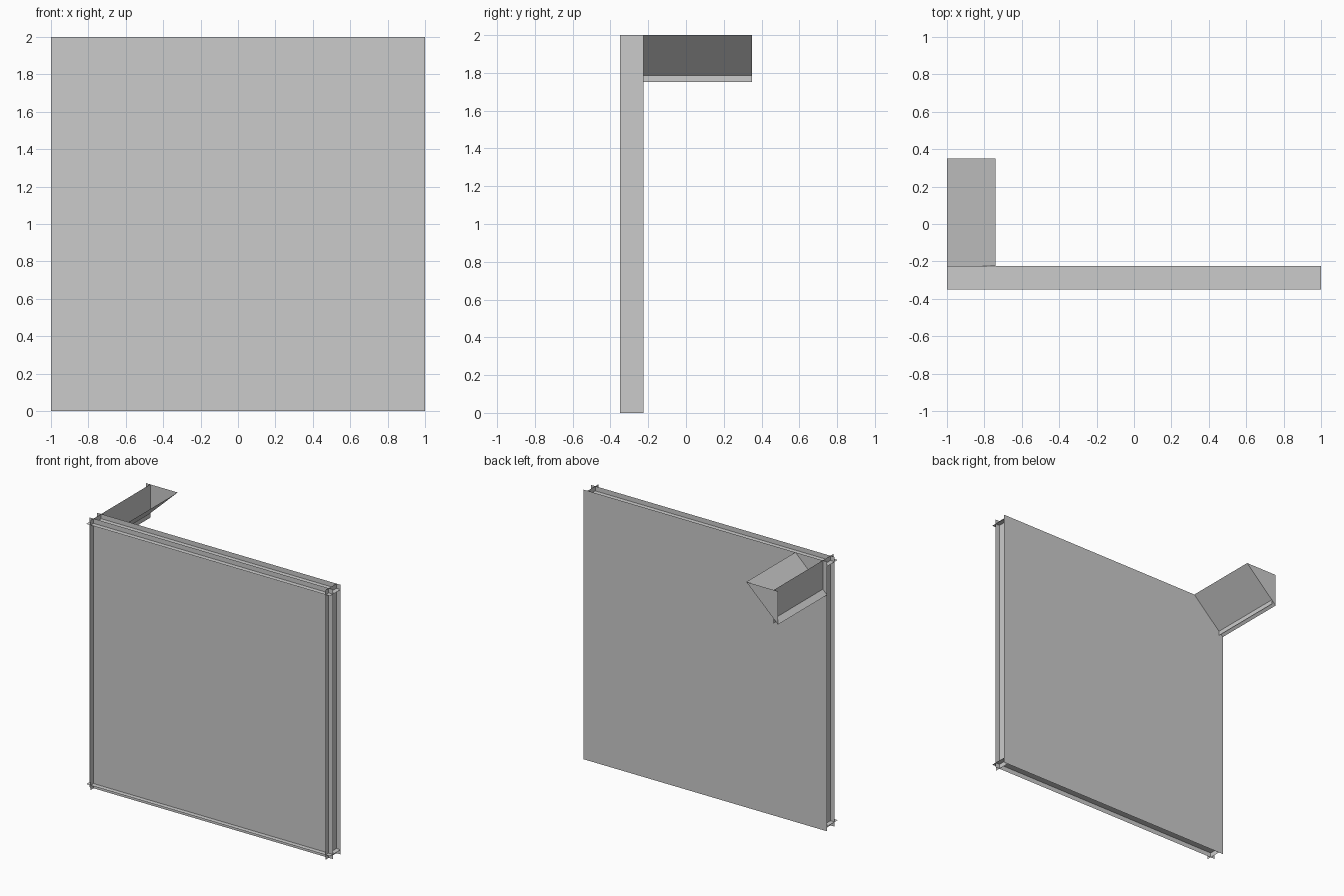
import bpy
import bmesh

if "Cube" in bpy.data.objects:
    bpy.data.objects.remove(bpy.data.objects["Cube"])

D = 0.035                    # how far each sheet overshoots its neighbour
FRONT, BACK, END = -0.35, -0.225, 0.35
SLANT_X, SLANT_Z = -0.74, 1.753


def sheets(name, polygons):
    """One object made of separate flat, single-sided polygons."""
    bm = bmesh.new()
    for poly in polygons:
        bm.faces.new([bm.verts.new(p) for p in poly])
    mesh = bpy.data.meshes.new(name)
    bm.to_mesh(mesh)
    bm.free()
    obj = bpy.data.objects.new(name, mesh)
    bpy.context.collection.objects.link(obj)
    return obj


def upright(y):
    """Full-size sheet facing front."""
    return [(-1, y, 0), (1, y, 0), (1, y, 2), (-1, y, 2)]


# Large faces: the front is recessed by D, the back is flush
sheets("panel_front", [upright(FRONT + D)])
sheets("panel_back", [upright(BACK)[::-1]])

# Side sheets, crossing the front sheet and each other near the edges
sides = []
for s in (-1, 1):
    x = s * (1 - D)
    quad = [(x, FRONT, 0), (x, BACK, 0), (x, BACK, 2), (x, FRONT, 2)]
    sides.append(quad[::s])
sheets("panel_sides", sides)

# Top and bottom sheets
caps = []
for s, z in ((-1, D), (1, 2 - D)):
    quad = [(-1, FRONT, z), (1, FRONT, z), (1, BACK, z), (-1, BACK, z)]
    caps.append(quad[::s])
sheets("panel_top_bottom", caps)

# Open-topped wedge trough behind the upper corner
wx = -1 + D
sheets("trough_wall", [[(wx, END, SLANT_Z), (wx, BACK, SLANT_Z),
                        (wx, BACK, 2), (wx, END, 2)]])
sheets("trough_slope", [[(-1, BACK, SLANT_Z), (-1, END, SLANT_Z),
                         (SLANT_X, END, 2), (SLANT_X, BACK, 2)]])
sheets("trough_end", [[(-1, END, SLANT_Z), (-1, END, 2), (SLANT_X, END, 2)]])
